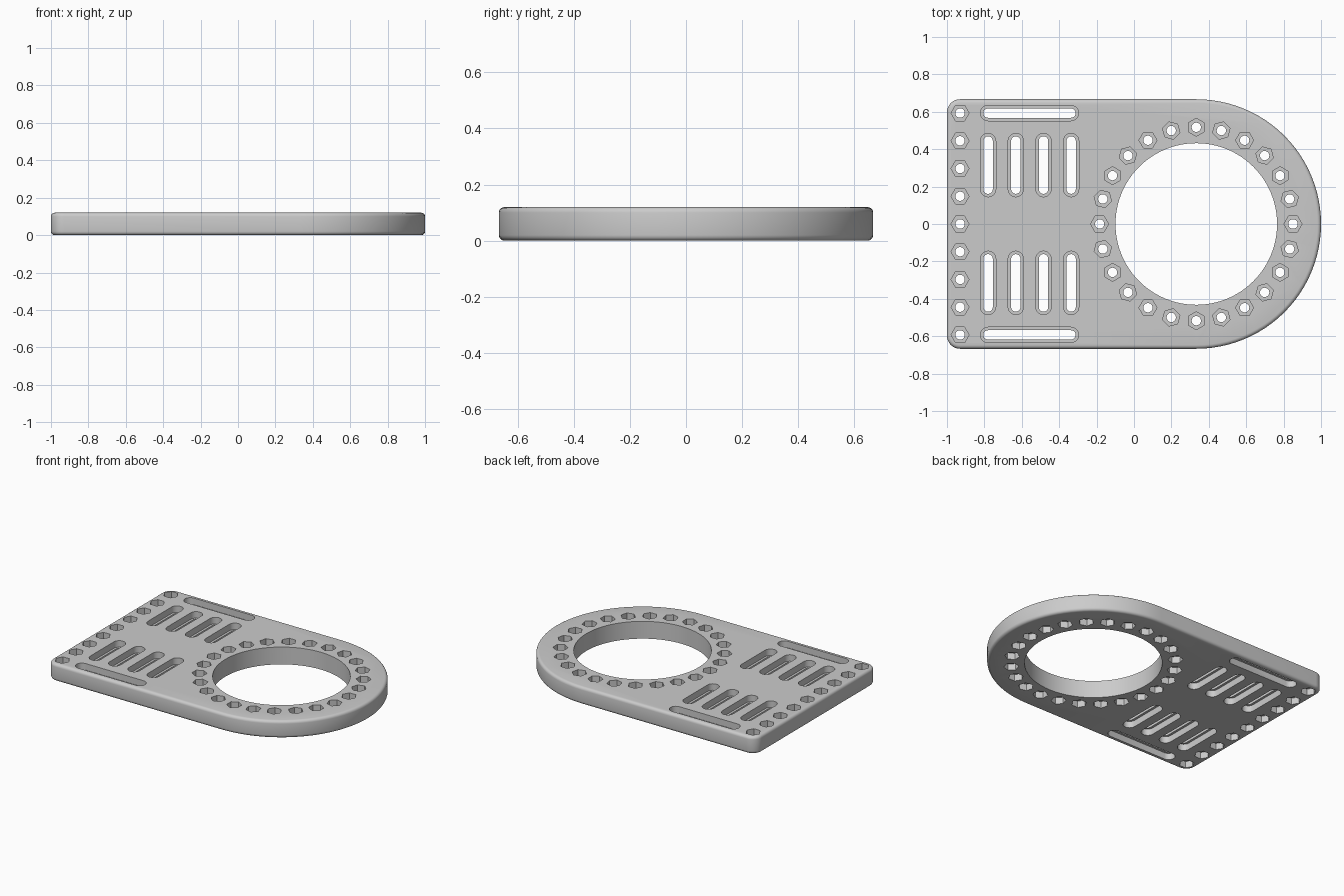
import bpy, bmesh
from math import cos, sin, pi, radians

if "Cube" in bpy.data.objects:
    bpy.data.objects.remove(bpy.data.objects["Cube"], do_unlink=True)

T = 0.12        # plate thickness
POCKET = 0.045  # recess depth on each face
R = 0.667       # rounded end radius
CX = 0.333      # centre of the rounded end

grey = bpy.data.materials.new("light_grey")
grey.use_nodes = True
colour = (0.6, 0.6, 0.6, 1)
grey.diffuse_color = colour
grey.node_tree.nodes["Principled BSDF"].inputs["Base Color"].default_value = colour


def arc(x, y, r, start, end, n):
    steps = [radians(start + (end - start) * i / n) for i in range(n + 1)]
    return [(x + r * cos(a), y + r * sin(a)) for a in steps]


def polygon(x, y, r, n, turn=0):
    return arc(x, y, r, turn, turn + 360, n)[:-1]


def slot(x, y, half, r, upright):
    """Stadium outline with total half length `half` and end radius r."""
    d = half - r
    if upright:
        return arc(x, y + d, r, 0, 180, 10) + arc(x, y - d, r, 180, 360, 10)
    return arc(x + d, y, r, -90, 90, 10) + arc(x - d, y, r, 90, 270, 10)


def prisms(name, outlines, z0, z1):
    bm = bmesh.new()
    for outline in outlines:
        low = [bm.verts.new((x, y, z0)) for x, y in outline]
        high = [bm.verts.new((x, y, z1)) for x, y in outline]
        bm.faces.new(low[::-1])
        bm.faces.new(high)
        n = len(low)
        for i in range(n):
            j = (i + 1) % n
            bm.faces.new((low[i], low[j], high[j], high[i]))
    mesh = bpy.data.meshes.new(name)
    bm.to_mesh(mesh)
    bm.free()
    mesh.materials.append(grey)
    obj = bpy.data.objects.new(name, mesh)
    bpy.context.collection.objects.link(obj)
    return obj


# Plate body: square end with small corner radii, half-round far end
c = 0.07
outline = (arc(CX, 0, R, -90, 90, 48)
           + arc(-1 + c, R - c, c, 90, 180, 8)
           + arc(-1 + c, c - R, c, 180, 270, 8))
plate = prisms("mounting_plate", [outline], 0, T)

# Softened top and bottom rims
bm = bmesh.new()
bm.from_mesh(plate.data)
rims = [e for e in bm.edges if abs(e.verts[0].co.z - e.verts[1].co.z) < 1e-5]
bmesh.ops.bevel(bm, geom=rims, offset=0.02, segments=4, profile=0.5,
                affect='EDGES', clamp_overlap=True)
bm.to_mesh(plate.data)
bm.free()

# Outlines of the through holes and of their wider recesses
through = [polygon(CX, 0, 0.432, 96)]
recess = []

# Ring of bolt holes with hexagonal nut pockets
bolts = [(CX + 0.517 * cos(i * pi / 12), 0.517 * sin(i * pi / 12), i * 15)
         for i in range(24)]
# Row of bolt holes along the square end
bolts += [(-0.93, 0.1483 * i, 0) for i in range(-4, 5)]
for x, y, turn in bolts:
    through.append(polygon(x, y, 0.025, 20))
    recess.append(polygon(x, y, 0.048, 6, turn))

# Strap slots: four upright ones and a long one on each side
for side in (-1, 1):
    slots = [(-0.78 + 0.148 * i, side * 0.315, 0.17, True) for i in range(4)]
    slots.append((-0.559, side * 0.593, 0.263, False))
    for x, y, half, upright in slots:
        through.append(slot(x, y, half - 0.016, 0.025, upright))
        recess.append(slot(x, y, half, 0.041, upright))

cutters = [prisms("through_cutter", through, -0.1, T + 0.1),
           prisms("top_recess_cutter", recess, T - POCKET, T + 0.1),
           prisms("bottom_recess_cutter", recess, -0.1, POCKET)]

bpy.ops.object.select_all(action='DESELECT')
plate.select_set(True)
bpy.context.view_layer.objects.active = plate
for cutter in cutters:
    cutter.hide_render = True
    mod = plate.modifiers.new("cut", 'BOOLEAN')
    mod.operation = 'DIFFERENCE'
    mod.solver = 'EXACT'
    mod.object = cutter
    bpy.ops.object.modifier_apply(modifier=mod.name)
    bpy.data.objects.remove(cutter, do_unlink=True)

bpy.ops.object.shade_smooth_by_angle(angle=radians(30))
